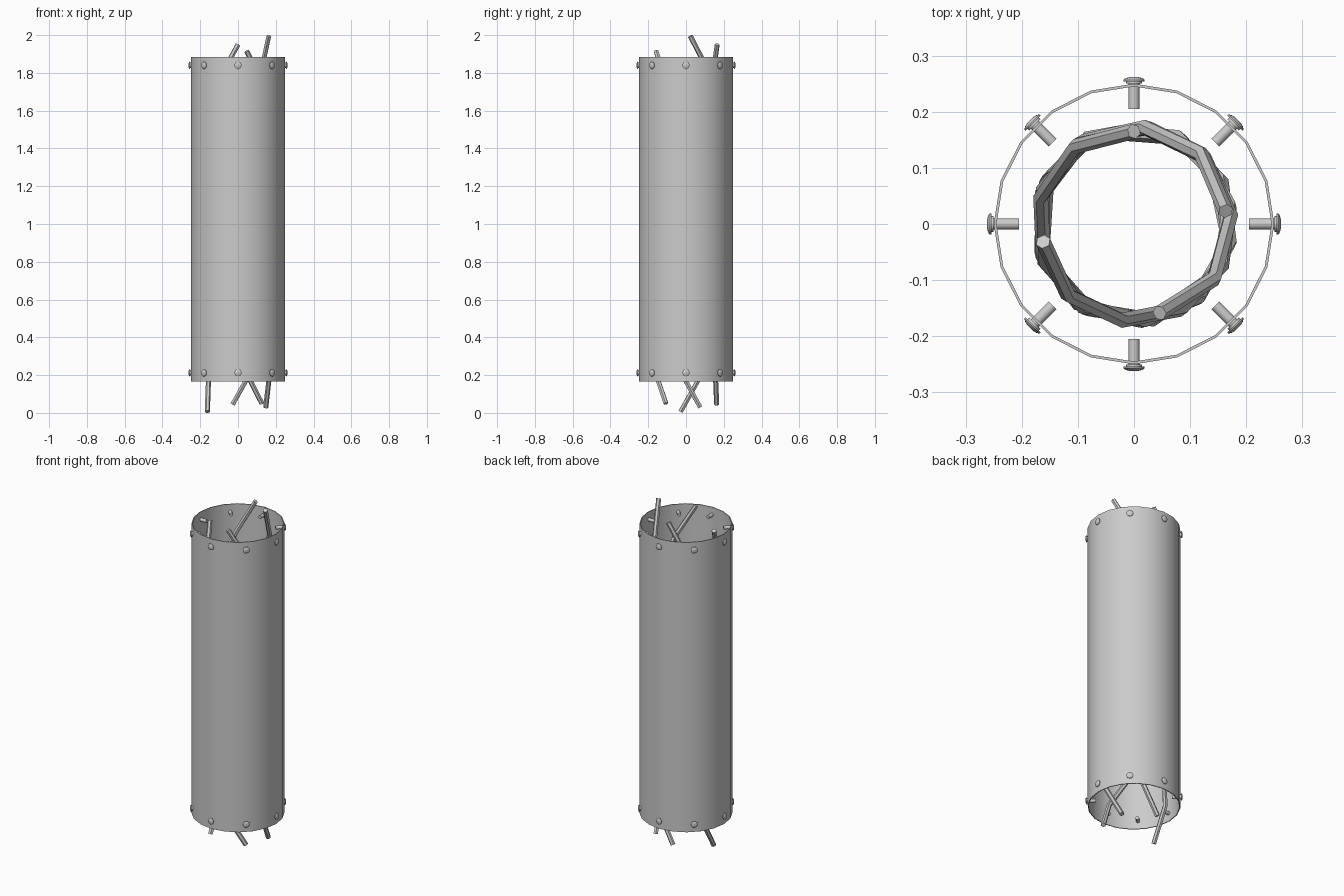
import bpy, bmesh
from math import sin, cos, pi, radians
from mathutils import Matrix, Vector

cube = bpy.data.objects.get("Cube")
if cube:
    bpy.data.objects.remove(cube, do_unlink=True)

# Single plain metal colour
metal = bpy.data.materials.new("light_grey_metal")
metal.use_nodes = True
GREY = (0.6, 0.6, 0.6, 1)
metal.diffuse_color = GREY
metal.node_tree.nodes["Principled BSDF"].inputs["Base Color"].default_value = GREY


def smooth(obj):
    bpy.ops.object.select_all(action='DESELECT')
    obj.select_set(True)
    bpy.context.view_layer.objects.active = obj
    bpy.ops.object.shade_smooth_by_angle(angle=radians(35))


def lathe(name, profile, sides, closed=False, matrix=Matrix()):
    """Revolve (radius, height) points around z; open profiles get end caps."""
    bm = bmesh.new()
    rings = [[bm.verts.new((r * cos(2 * pi * i / sides), r * sin(2 * pi * i / sides), h))
              for i in range(sides)] for r, h in profile]
    pairs = list(zip(rings, rings[1:]))
    if closed:
        pairs.append((rings[-1], rings[0]))
    else:
        bm.faces.new(rings[0])
        bm.faces.new(rings[-1])
    for a, b in pairs:
        for i in range(sides):
            j = (i + 1) % sides
            bm.faces.new((a[i], a[j], b[j], b[i]))
    bmesh.ops.recalc_face_normals(bm, faces=bm.faces)
    mesh = bpy.data.meshes.new(name)
    bm.to_mesh(mesh)
    bm.free()
    mesh.materials.append(metal)
    obj = bpy.data.objects.new(name, mesh)
    obj.matrix_world = matrix
    bpy.context.collection.objects.link(obj)
    smooth(obj)
    return obj


# Thin-walled pipe
BOTTOM, TOP = 0.165, 1.885
lathe("pipe_shell", [(0.25, BOTTOM), (0.25, TOP), (0.245, TOP), (0.245, BOTTOM)], 20, closed=True)

# Domed rivets around both ends, shanks pointing inward
rivet = [(0.01, 0.205), (0.01, 0.25), (0.014, 0.25), (0.014, 0.254), (0.019, 0.254),
         (0.019, 0.257), (0.015, 0.26), (0.007, 0.262)]
for end, z in (("lower", 0.212), ("upper", 1.84)):
    for i in range(8):
        turn = Matrix.Rotation(i * pi / 4, 4, 'Z') @ Matrix.Rotation(pi / 2, 4, 'Y')
        lathe(f"{end}_rivet_{i + 1}", rivet, 12, matrix=Matrix.Translation((0, 0, z)) @ turn)


def wire(name, start, end, steps=10):
    """Hexagonal wire coiling downward between two (angle, height) ends."""
    curve = bpy.data.curves.new(name, 'CURVE')
    curve.dimensions = '3D'
    curve.bevel_depth = 0.0135
    curve.bevel_resolution = 1
    curve.use_fill_caps = True
    line = curve.splines.new('POLY')
    line.points.add(steps)
    for i, p in enumerate(line.points):
        t = i / steps
        a = radians(start[0] + (end[0] - start[0]) * t)
        r = 0.165 if i in (0, steps) else 0.173
        p.co = (r * cos(a), r * sin(a), start[1] + (end[1] - start[1]) * t, 1)
    source = bpy.data.objects.new(name + "_path", curve)
    bpy.context.collection.objects.link(source)
    bpy.context.view_layer.update()
    mesh = bpy.data.meshes.new_from_object(source.evaluated_get(bpy.context.evaluated_depsgraph_get()))
    bpy.data.objects.remove(source, do_unlink=True)
    mesh.materials.clear()
    mesh.materials.append(metal)
    obj = bpy.data.objects.new(name, mesh)
    bpy.context.collection.objects.link(obj)
    smooth(obj)


# Four twisted wires inside the pipe
wire("back_wire", (90, 1.95), (460, 0.045))
wire("left_wire", (8, 1.995), (387, 0.03))
wire("right_wire", (191, 1.87), (550, 0.006))
wire("front_wire", (286, 1.915), (680, 0.05))
